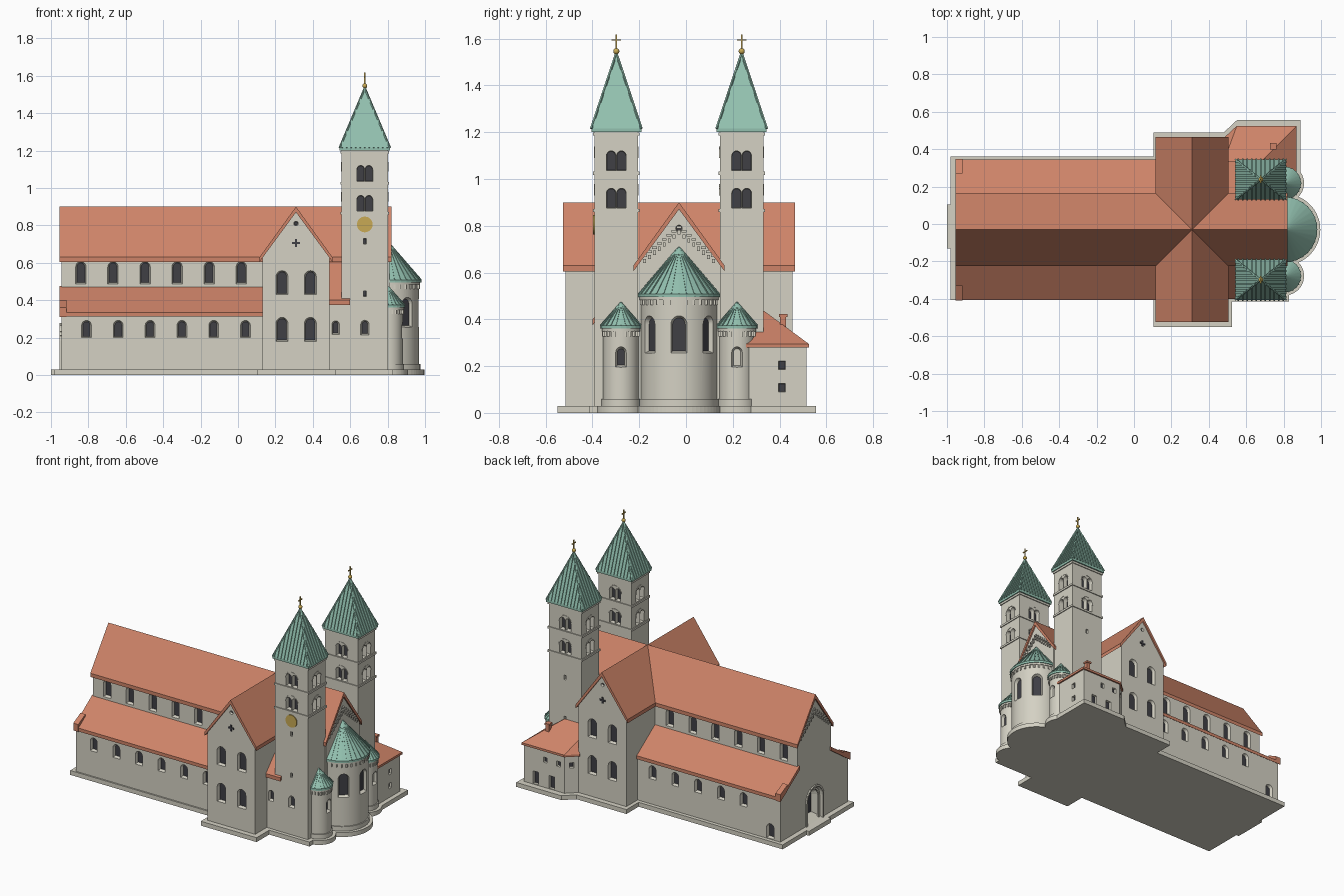
import bpy, bmesh, math
from math import sin, cos, pi
from mathutils import Vector, Matrix

if "Cube" in bpy.data.objects:
    bpy.data.objects.remove(bpy.data.objects["Cube"])


def material(name, rgb):
    m = bpy.data.materials.new(name)
    m.use_nodes = True
    m.diffuse_color = (*rgb, 1)
    m.node_tree.nodes["Principled BSDF"].inputs["Base Color"].default_value = (*rgb, 1)
    return m


STONE = material("pale stone", (0.66, 0.64, 0.55))
TILE = material("terracotta tile", (0.62, 0.23, 0.14))
PATINA = material("green copper", (0.29, 0.53, 0.43))
DARK = material("dark glass", (0.05, 0.05, 0.06))
GOLD = material("gold", (0.58, 0.4, 0.09))
AXIS = -0.03          # y of the nave centre line
CROSS_X = 0.31        # x of the transept centre line
cutters = {}


def finish(name, bm, *mats):
    bmesh.ops.recalc_face_normals(bm, faces=bm.faces)
    me = bpy.data.meshes.new(name)
    bm.to_mesh(me)
    bm.free()
    for m in mats:
        me.materials.append(m)
    ob = bpy.data.objects.new(name, me)
    bpy.context.scene.collection.objects.link(ob)
    return ob


def prism(name, pts, axis, lo, hi, *mats):
    """Extrude a 2D outline along one axis from lo to hi."""
    place = {"x": lambda p: (lo, *p), "y": lambda p: (p[0], lo, p[1]), "z": lambda p: (*p, lo)}[axis]
    bm = bmesh.new()
    face = bm.faces.new([bm.verts.new(place(p)) for p in pts])
    ext = bmesh.ops.extrude_face_region(bm, geom=[face])["geom"]
    step = Vector([hi - lo if a == axis else 0 for a in "xyz"])
    bmesh.ops.translate(bm, vec=step, verts=[v for v in ext if isinstance(v, bmesh.types.BMVert)])
    return finish(name, bm, *mats)


def rect(x0, x1, y0, y1):
    return [(x0, y0), (x1, y0), (x1, y1), (x0, y1)]


def beam(bm, a, b, w, d=None):
    a, b = Vector(a), Vector(b)
    rot = (b - a).to_track_quat("Z", "Y").to_matrix().to_4x4()
    size = Matrix.Diagonal((w, d or w, (b - a).length, 1))
    bmesh.ops.create_cube(bm, size=1, matrix=Matrix.Translation((a + b) / 2) @ rot @ size)


def window(wall, pos, ang, r, h, inset=0.007, depth=0.02, shape="arch"):
    """Splayed recess: pos is the sill centre, ang the outward direction."""
    bm = cutters.setdefault(wall, bmesh.new())
    out, side = Vector((cos(ang), sin(ang), 0)), Vector((-sin(ang), cos(ang), 0))

    def loop(grow, d):
        q = r + grow
        if shape == "round":
            pts = [(q * cos(t * pi / 8), r + q * sin(t * pi / 8)) for t in range(16)]
        elif shape == "square":
            pts = rect(-q, q, -grow, h + grow)
        else:
            pts = [(-q, -grow), (q, -grow)] + [(q * cos(t * pi / 10), h - r + q * sin(t * pi / 10)) for t in range(11)]
        return [bm.verts.new(Vector(pos) + side * u + out * d + Vector((0, 0, z))) for u, z in pts]

    front, back = loop(inset * 0.01 / depth, 0.01), loop(-inset, -depth)
    bm.faces.new(front)
    bm.faces.new(back).material_index = 1
    for i in range(len(front)):
        j = (i + 1) % len(front)
        bm.faces.new((front[i], front[j], back[j], back[i]))


def gable_walls(c, half):
    return [(c - half, 0), (c + half, 0), (c + half, 0.63), (c, 0.88), (c - half, 0.63)]


def gable_roof(c, half):
    return [(c - half, 0.63), (c, 0.9), (c + half, 0.63), (c + half, 0.605), (c, 0.87), (c - half, 0.605)]


def half_disc(x, y, r, n=32):
    return [(x + r * cos(t), y + r * sin(t)) for t in [pi * (i / n - 0.5) for i in range(n + 1)]] + [(x - 0.03, y + r), (x - 0.03, y - r)]


# Ground plinth in overlapping pieces
base = 0.03
prism("nave_plinth", rect(-0.98, 0.2, -0.405, 0.36), "z", 0, base, STONE)
prism("portal_step", rect(-1.0, -0.9, -0.13, 0.105), "z", 0, base, STONE)
prism("transept_plinth", rect(0.105, 0.525, -0.55, 0.49), "z", 0, base, STONE)
prism("choir_plinth", rect(0.4, 0.83, -0.415, 0.36), "z", 0, base, STONE)
prism("annex_plinth", [(0.45, 0.2), (0.89, 0.2), (0.89, 0.555), (0.55, 0.555), (0.47, 0.48)], "z", 0, base, STONE)

# Nave with choir, and transept
nave = prism("nave_walls", gable_walls(AXIS, 0.178), "x", -0.945, 0.81, STONE, DARK)
prism("nave_roof", gable_roof(AXIS, 0.195), "x", -0.955, 0.82, TILE)
transept = prism("transept_walls", gable_walls(CROSS_X, 0.18), "y", AXIS - 0.485, AXIS + 0.485, STONE, DARK)
prism("transept_roof", gable_roof(CROSS_X, 0.195), "y", AXIS - 0.495, AXIS + 0.495, TILE)
window(nave, (0.81, AXIS, 0.775), 0, 0.014, 0, 0.003, 0.015, "round")
window(nave, (-0.945, AXIS, 0.775), pi, 0.014, 0, 0.003, 0.015, "round")
window(nave, (-0.945, AXIS, 0.03), pi, 0.085, 0.24, 0.035, 0.06)

# Portal columns and arch moulding
bm = bmesh.new()
for s in (-1, 1):
    for v, x in ((0.088, -0.948), (0.066, -0.93)):
        beam(bm, (x, AXIS + s * v, 0.03), (x, AXIS + s * v, 0.185), 0.012)
for r, x in ((0.088, -0.948), (0.066, -0.93)):
    arc = [(x, AXIS + r * cos(i * pi / 12), 0.185 + r * sin(i * pi / 12)) for i in range(13)]
    for a, b in zip(arc, arc[1:]):
        beam(bm, a, b, 0.012)
finish("portal_moulding", bm, STONE)

# Corbel friezes on both end gables
bm = bmesh.new()
for x in (-0.947, 0.812):
    for i in range(-7, 8):
        v, z = i * 0.021, 0.775 - abs(i) * 0.0175
        beam(bm, (x, AXIS + v, z - 0.012), (x, AXIS + v, z + 0.006), 0.012)
        beam(bm, (x, AXIS + v, z + 0.014), (x, AXIS + v, z + 0.024), 0.01, 0.021)
finish("gable_friezes", bm, STONE)

clerestory = [0.018 - 0.1716 * i for i in range(6)]
south_aisle = [0.04 - 0.17 * i for i in range(6)]
for s, side in ((-1, "south"), (1, "north")):
    ang = s * pi / 2

    def at(v):
        return AXIS + s * v

    # Side aisles
    aisle = prism(side + "_aisle_walls", [(at(0.1), 0), (at(0.365), 0), (at(0.365), 0.325), (at(0.178), 0.46), (at(0.1), 0.46)],
                  "x", -0.945, 0.2, STONE, DARK)
    prism(side + "_aisle_roof", [(at(0.17), 0.477), (at(0.375), 0.335), (at(0.375), 0.312), (at(0.17), 0.45)], "x", -0.955, 0.2, TILE)
    prism(side + "_aisle_coping", [(at(0.3), 0.4), (at(0.378), 0.36), (at(0.378), 0.31), (at(0.3), 0.36)], "x", -0.955, -0.918, TILE)
    for x in clerestory:
        window(nave, (x, at(0.178), 0.488), ang, 0.028, 0.118)
    for x in (south_aisle if s < 0 else clerestory[:5]):
        window(aisle, (x, at(0.365), 0.2), ang, 0.026, 0.092)
    if s > 0:
        window(aisle, (-0.87, at(0.365), 0.035), ang, 0.028, 0.1)

    # Transept gable openings
    for x in (0.235, 0.387):
        for z in (0.18, 0.43):
            window(transept, (x, at(0.485), z), ang, 0.032, 0.128)
    window(transept, (CROSS_X, at(0.485), 0.798), ang, 0.012, 0, 0.003, 0.015, "round")
    bm = bmesh.new()
    beam(bm, (CROSS_X, at(0.485), 0.685), (CROSS_X, at(0.485), 0.727), 0.012, 0.008)
    beam(bm, (CROSS_X - 0.021, at(0.485), 0.706), (CROSS_X + 0.021, at(0.485), 0.706), 0.008, 0.012)
    finish(side + "_gable_cross", bm, DARK)

    # Choir chapel between transept and tower
    chapel = prism(side + "_chapel_walls", [(at(0.1), 0), (at(0.36), 0), (at(0.36), 0.385), (at(0.17), 0.6), (at(0.1), 0.6)],
                   "x", 0.4, 0.6, STONE, DARK)
    prism(side + "_chapel_roof", [(at(0.17), 0.62), (at(0.37), 0.4), (at(0.37), 0.375), (at(0.17), 0.59)], "x", 0.4, 0.6, TILE)

    # Tower shaft, string courses and paired belfry openings
    tx, ty, wx, wy = 0.678, at(0.268), 0.1235, 0.0935
    tower = prism(side + "_tower", rect(tx - wx, tx + wx, ty - wy, ty + wy), "z", 0, 1.205, STONE, DARK)
    for z in (0.858, 1.018, 1.185):
        prism(side + "_string_course", rect(tx - wx - 0.006, tx + wx + 0.006, ty - wy - 0.006, ty + wy + 0.006), "z", z, z + 0.014, STONE)
    bm = bmesh.new()
    for k in range(4):
        a = k * pi / 2
        n, u = Vector((cos(a), sin(a), 0)), Vector((-sin(a), cos(a), 0))
        c = Vector((tx, ty, 0)) + n * (wx if k % 2 == 0 else wy)
        for z in (0.876, 1.036):
            for off in (-0.022, 0.022):
                window(tower, c + u * off + Vector((0, 0, z)), a, 0.0205, 0.084, 0.002, 0.03)
            arc = [c + u * 0.047 * cos(i * pi / 10) + Vector((0, 0, z + 0.053 + 0.047 * sin(i * pi / 10))) for i in range(11)]
            for p, q in zip(arc, arc[1:]):
                beam(bm, p, q, 0.005)
    finish(side + "_belfry_hoods", bm, STONE)
    for z in (0.42, 0.7):
        window(tower, (tx, at(0.3615), z), ang, 0.008, 0.03, 0.002, 0.015, "square")
    if s < 0:
        window(tower, (tx, at(0.3615), 0.215), ang, 0.022, 0.078)
        window(chapel, (0.522, at(0.36), 0.218), ang, 0.02, 0.072)

    # Spire with standing seams
    hx, hy, z0, zt = 0.135, 0.107, 1.215, 1.535
    prism(side + "_spire_eaves", rect(tx - hx, tx + hx, ty - hy, ty + hy), "z", 1.2, z0, PATINA)
    bm = bmesh.new()
    ring = [bm.verts.new((*p, z0)) for p in rect(tx - hx, tx + hx, ty - hy, ty + hy)]
    tip = bm.verts.new((tx, ty, zt))
    for i in range(4):
        bm.faces.new((ring[i], ring[(i + 1) % 4], tip))
    for p in rect(tx - hx, tx + hx, ty - hy, ty + hy):
        beam(bm, (*p, z0), (tx, ty, zt), 0.008)
    for f in (-1, 1):
        for i in range(-5, 6):
            k = abs(i) / 5.6
            z = z0 + (zt - z0) * (1 - k)
            beam(bm, (tx + hx * i / 5.6, ty + f * hy, z0), (tx + hx * i / 5.6, ty + f * hy * k, z), 0.007, 0.012)
            if abs(i) < 5:
                k = abs(i) / 4.6
                z = z0 + (zt - z0) * (1 - k)
                beam(bm, (tx + f * hx, ty + hy * i / 4.6, z0), (tx + f * hx * k, ty + hy * i / 4.6, z), 0.012, 0.007)
    finish(side + "_spire", bm, PATINA)

    # Finial ball and cross
    bm = bmesh.new()
    bmesh.ops.create_uvsphere(bm, u_segments=16, v_segments=10, radius=0.013, matrix=Matrix.Translation((tx, ty, 1.546)))
    beam(bm, (tx, ty, 1.53), (tx, ty, 1.617), 0.006)
    beam(bm, (tx, ty - 0.02, 1.594), (tx, ty + 0.02, 1.594), 0.006)
    finish(side + "_finial", bm, GOLD)

# Clock face on the south tower
bm = bmesh.new()
bmesh.ops.create_cone(bm, cap_ends=True, segments=32, radius1=0.042, radius2=0.042, depth=0.012,
                      matrix=Matrix.Translation((0.678, AXIS - 0.3615, 0.805)) @ Matrix.Rotation(pi / 2, 4, "X"))
finish("clock_face", bm, GOLD)


def apse(name, y, r, eave, top, angles, win_r, win_z, win_h, seams):
    x = 0.805
    prism(name + "_plinth", half_disc(x, y, r + 0.028), "z", 0, base, STONE)
    prism(name + "_footing", half_disc(x, y, r + 0.007), "z", 0, 0.06, STONE)
    wall = prism(name + "_wall", half_disc(x, y, r), "z", 0, eave + 0.01, STONE, DARK)
    for a in angles:
        window(wall, (x + r * cos(a), y + r * sin(a), win_z), a, win_r, win_h, 0.009, 0.022)
    # Corbel frieze below the eaves
    prism(name + "_cornice", half_disc(x, y, r + 0.006), "z", eave - 0.012, eave + 0.005, STONE)
    bm = bmesh.new()
    for i in range(seams + 1):
        a = pi * (i / seams - 0.5)
        px, py = x + (r + 0.001) * cos(a), y + (r + 0.001) * sin(a)
        beam(bm, (px, py, eave - 0.034), (px, py, eave - 0.01), 0.01)
    finish(name + "_corbels", bm, STONE)
    # Half-conical seamed roof
    prism(name + "_eaves", half_disc(x, y, r + 0.012, seams), "z", eave, eave + 0.014, PATINA)
    bm = bmesh.new()
    tip = bm.verts.new((x, y, top))
    rim = [(x + (r + 0.012) * cos(t), y + (r + 0.012) * sin(t), eave + 0.014) for t in [pi * (i / seams - 0.5) for i in range(seams + 1)]]
    ring = [bm.verts.new(p) for p in rim]
    for a, b in zip(ring, ring[1:]):
        bm.faces.new((a, b, tip))
    for p in rim:
        beam(bm, p, (x, y, top), 0.006)
    finish(name + "_roof", bm, PATINA)
    return wall


apses = [apse("main_apse", AXIS, 0.163, 0.495, 0.71, (-0.9, 0, 0.9), 0.036, 0.255, 0.16, 16)]
for s, side in ((-1, "south"), (1, "north")):
    apses.append(apse(side + "_apse", AXIS + s * 0.248, 0.076, 0.36, 0.472, (0,), 0.024, 0.195, 0.088, 12))

# Annex with hipped lean-to roof and chimney
annex = prism("annex_walls", [(0.45, 0.2), (0.86, 0.2), (0.86, 0.515), (0.555, 0.515), (0.49, 0.455), (0.45, 0.455)],
              "z", 0, 0.288, STONE, DARK)
eaves = [(0.48, 0.2), (0.87, 0.2), (0.87, 0.525), (0.55, 0.525), (0.48, 0.46)]
prism("annex_eaves", eaves, "z", 0.28, 0.295, TILE)
bm = bmesh.new()
low = [bm.verts.new((*p, 0.295)) for p in eaves]
high = [bm.verts.new((x, y, 0.435)) for x, y in ((0.48, 0.335), (0.68, 0.335), (0.68, 0.2))]
for f in ((low[1], low[2], high[1], high[2]), (low[2], low[3], high[0], high[1]), (low[3], low[4], high[0])):
    bm.faces.new(f)
finish("annex_roof", bm, TILE)
prism("chimney", rect(0.732, 0.758, 0.402, 0.428), "z", 0.3, 0.41, TILE)
prism("chimney_cap", rect(0.727, 0.763, 0.397, 0.433), "z", 0.41, 0.422, TILE)
for z in (0.09, 0.185):
    window(annex, (0.86, 0.41, z), 0, 0.015, 0.036, 0.002, 0.015, "square")
for x, z, r, h in ((0.6, 0.2, 0.014, 0.035), (0.7, 0.2, 0.014, 0.035), (0.65, 0.035, 0.02, 0.085), (0.77, 0.035, 0.02, 0.085)):
    window(annex, (x, 0.515, z), pi / 2, r, h, 0.002, 0.015, "square")
window(annex, (0.522, 0.485, 0.2), 2.31, 0.014, 0.035, 0.002, 0.015, "square")

# Cut all openings, then drop the cutters
for wall, bm in cutters.items():
    tool = finish("opening_cutter", bm, STONE, DARK)
    tool.hide_render = True
    mod = wall.modifiers.new("openings", "BOOLEAN")
    mod.operation, mod.solver, mod.object = "DIFFERENCE", "EXACT", tool
    bpy.context.view_layer.objects.active = wall
    bpy.ops.object.modifier_apply(modifier=mod.name)
    bpy.data.objects.remove(tool)

# Smooth the round parts
for ob in bpy.context.scene.objects:
    ob.select_set(ob in apses or ob.name.endswith(("_finial", "_footing", "_cornice")))
    if ob.select_get():
        bpy.context.view_layer.objects.active = ob
bpy.ops.object.shade_smooth_by_angle(angle=math.radians(30))
